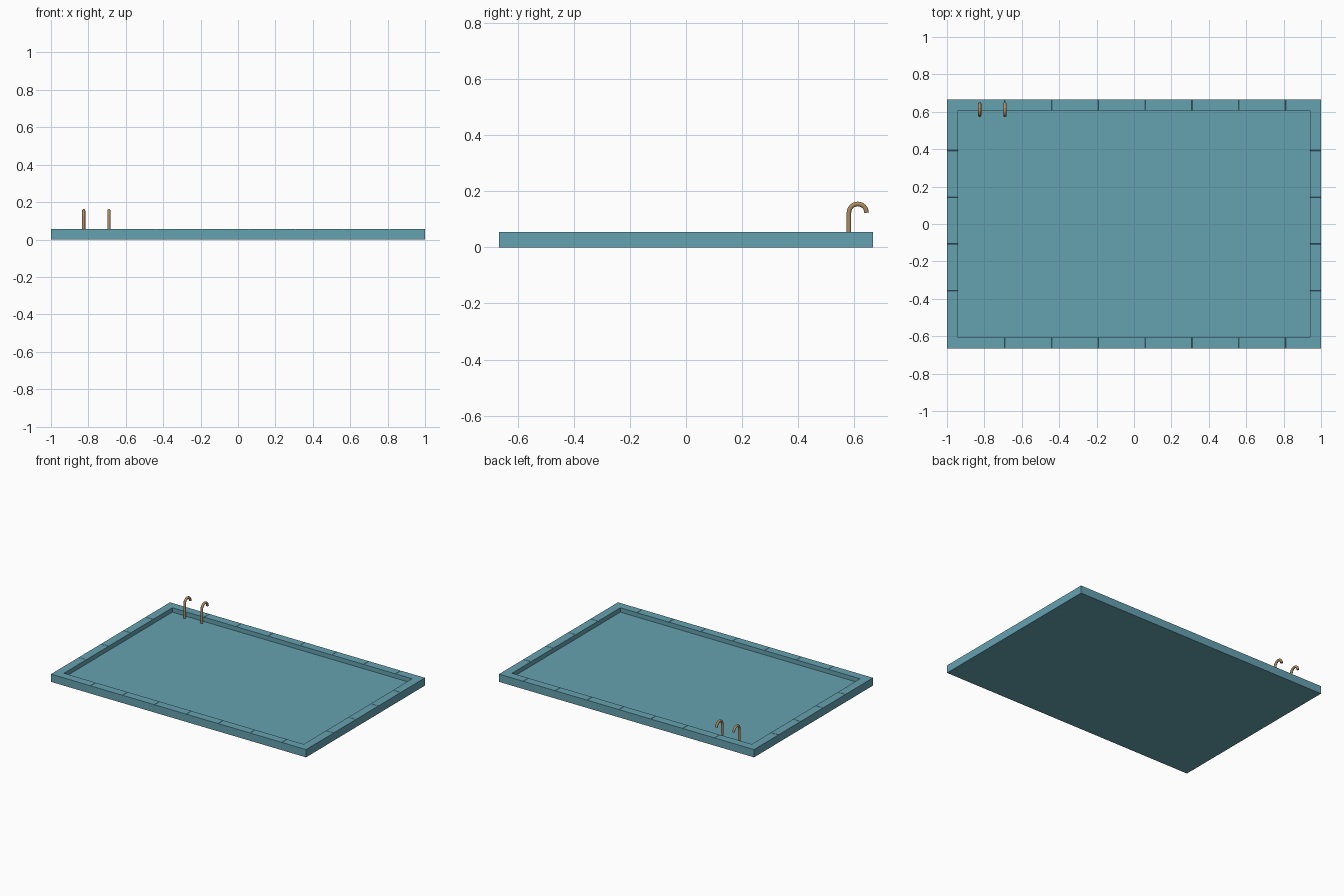
import bpy, bmesh, math
from mathutils import Vector

if "Cube" in bpy.data.objects:
    bpy.data.objects.remove(bpy.data.objects["Cube"])

HX, HY, H = 1.0, 0.666, 0.055      # outer half sizes and height
IX, IY, FLOOR = 0.94, 0.607, 0.024  # basin half sizes and floor level


def material(name, rgb):
    m = bpy.data.materials.new(name)
    m.diffuse_color = (*rgb, 1)
    m.use_nodes = True
    m.node_tree.nodes["Principled BSDF"].inputs["Base Color"].default_value = m.diffuse_color
    return m


teal = material("teal", (0.13, 0.36, 0.44))
bronze = material("bronze", (0.42, 0.26, 0.12))

# Pool basin: a slab with a sunken middle
bm = bmesh.new()
bmesh.ops.create_cube(bm, size=1)
for v in bm.verts:
    v.co = Vector((v.co.x * 2 * HX, v.co.y * 2 * HY, (v.co.z + 0.5) * H))
top = max(bm.faces, key=lambda f: f.calc_center_median().z)
bmesh.ops.inset_region(bm, faces=[top], thickness=0.05)
for v in top.verts:
    v.co.x = math.copysign(IX, v.co.x)
    v.co.y = math.copysign(IY, v.co.y)
walls = bmesh.ops.extrude_face_region(bm, geom=[top])
for v in walls["geom"]:
    if isinstance(v, bmesh.types.BMVert):
        v.co.z = FLOOR
if top.is_valid:
    bmesh.ops.delete(bm, geom=[top], context='FACES_ONLY')

# Shallow joints between the coping stones of the rim
for axis, half in ((0, IX), (1, IY)):
    s = -half + 0.25
    while s < half - 0.03:
        for offset in (-0.0015, 0, 0.0015):
            co, no = Vector(), Vector()
            co[axis], no[axis] = s + offset, 1
            bmesh.ops.bisect_plane(bm, geom=bm.verts[:] + bm.edges[:] + bm.faces[:],
                                   dist=1e-5, plane_co=co, plane_no=no)
        for v in bm.verts:
            if abs(v.co[axis] - s) < 1e-4 and v.co.z > H - 1e-4:
                v.co.z = H - 0.0015
        s += 0.25
bmesh.ops.recalc_face_normals(bm, faces=bm.faces[:])
mesh = bpy.data.meshes.new("pool_basin")
bm.to_mesh(mesh)
bm.free()
mesh.materials.append(teal)
bpy.context.collection.objects.link(bpy.data.objects.new("pool_basin", mesh))


# Ladder handrails: a post hooked over the back rim
def handrail(name, x, tube=0.0085, bend=0.0315, cy=0.612, cz=0.123):
    pts = [(x, cy - bend, FLOOR - 0.002)]
    for i in range(13):
        a = math.pi * (1 - i / 12)
        pts.append((x, cy + bend * math.cos(a), cz + bend * math.sin(a)))
    curve = bpy.data.curves.new(name, 'CURVE')
    curve.dimensions = '3D'
    curve.bevel_depth = tube
    curve.bevel_resolution = 3
    curve.use_fill_caps = True
    spline = curve.splines.new('POLY')
    spline.points.add(len(pts) - 1)
    for p, co in zip(spline.points, pts):
        p.co = (*co, 1)
    curve.materials.append(bronze)
    bpy.context.collection.objects.link(bpy.data.objects.new(name, curve))


handrail("handrail_left", -0.825)
handrail("handrail_right", -0.69)
